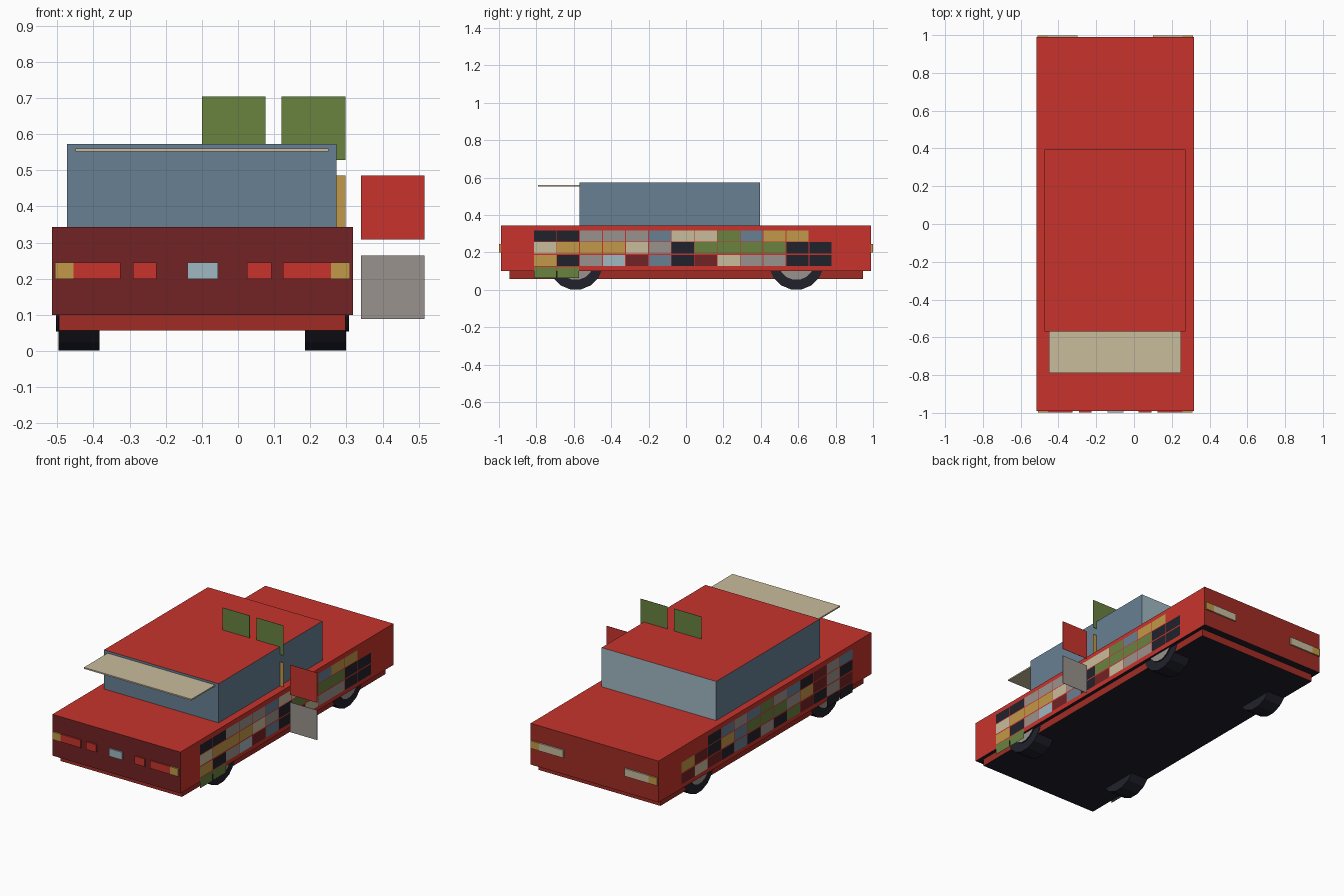
import bpy, bmesh, math
from mathutils import Matrix, Vector

if "Cube" in bpy.data.objects:
    bpy.data.objects.remove(bpy.data.objects["Cube"])


def lin(c):
    c /= 255
    return c / 12.92 if c <= 0.04045 else ((c + 0.055) / 1.055) ** 2.4


COLOURS = {
    "red": (200, 52, 44), "dark_red": (114, 34, 36), "brick_red": (160, 44, 36),
    "charcoal": (32, 33, 43), "steel_blue": (104, 128, 148), "pale_blue": (160, 184, 194),
    "green": (106, 130, 64), "ochre": (194, 152, 72), "beige": (200, 188, 156),
    "grey": (152, 146, 140),
}
MATS = {}
for name, rgb in COLOURS.items():
    m = bpy.data.materials.new(name)
    m.diffuse_color = (*[lin(c) for c in rgb], 1)
    m.use_nodes = True
    m.node_tree.nodes["Principled BSDF"].inputs["Base Color"].default_value = m.diffuse_color
    MATS[name] = m


def finish(name, bm, mats):
    me = bpy.data.meshes.new(name)
    bm.to_mesh(me)
    bm.free()
    for m in mats:
        me.materials.append(MATS[m])
    ob = bpy.data.objects.new(name, me)
    bpy.context.collection.objects.link(ob)
    return ob


def box(name, lo, hi, colour, **sides):
    """Box between two corners; sides front/back/top/bottom may differ in colour."""
    dirs = {"front": (0, -1, 0), "back": (0, 1, 0), "top": (0, 0, 1), "bottom": (0, 0, -1)}
    lo, hi = Vector(lo), Vector(hi)
    bm = bmesh.new()
    bmesh.ops.create_cube(bm, size=1, matrix=Matrix.Translation((lo + hi) / 2) @ Matrix.Diagonal((*(hi - lo), 1)))
    bm.normal_update()
    mats = [colour]
    for side, col in sides.items():
        mats.append(col)
        for f in bm.faces:
            if f.normal.dot(Vector(dirs[side])) > 0.9:
                f.material_index = len(mats) - 1
    return finish(name, bm, mats)


def cylinder(name, centre, radius, width, colour, cap):
    bm = bmesh.new()
    mat = Matrix.Translation(centre) @ Matrix.Rotation(math.pi / 2, 4, 'Y')
    bmesh.ops.create_cone(bm, cap_ends=True, segments=16, radius1=radius, radius2=radius,
                          depth=width, matrix=mat @ Matrix.Rotation(math.pi / 16, 4, 'Z'))
    for f in bm.faces:
        f.material_index = 1 if len(f.verts) > 4 else 0
    return finish(name, bm, [colour, cap])


MID = -0.0985  # centre line of the car

# Body, sill and cabin
box("body", (-0.515, -0.99, 0.1), (0.318, 0.99, 0.343), "red",
    front="dark_red", back="brick_red", bottom="charcoal")
box("sill", (-0.495, -0.945, 0.057), (0.297, 0.945, 0.1), "brick_red", bottom="charcoal")
box("cabin", (-0.473, -0.57, 0.343), (0.273, 0.395, 0.573), "steel_blue",
    back="pale_blue", top="red")
box("sun_visor", (-0.45, -0.79, 0.552), (0.25, -0.57, 0.56), "beige")

# Wheels and hubs
for side, sx in (("left", -1), ("right", 1)):
    for end, y in (("front", -0.59), ("rear", 0.59)):
        cylinder(f"{end}_{side}_wheel", (MID + sx * 0.341, y, 0.147), 0.148, 0.113, "charcoal", "charcoal")
        cylinder(f"{end}_{side}_hub", (MID + sx * 0.39, y, 0.147), 0.095, 0.03, "charcoal", "grey")

# Front lamps and grille plates
for i, (x0, x1, col) in enumerate([
        (-0.507, -0.455, "ochre"), (-0.455, -0.325, "red"), (-0.29, -0.225, "red"),
        (-0.14, -0.055, "pale_blue"), (0.025, 0.092, "red"), (0.125, 0.257, "red"),
        (0.257, 0.31, "ochre")]):
    box(f"front_plate_{i}", (x0, -0.999, 0.2), (x1, -0.99, 0.245), col)

# Rear lamps
for i, (x0, x1, col) in enumerate([
        (-0.51, -0.455, "ochre"), (-0.455, -0.3, "beige"),
        (0.1, 0.257, "beige"), (0.257, 0.312, "ochre")]):
    box(f"rear_plate_{i}", (x0, 0.99, 0.2), (x1, 0.999, 0.245), col)

# Patchwork on each side, rows from the top down, columns from the front back
KEYS = {"d": "charcoal", "g": "grey", "s": "steel_blue", "b": "beige", "n": "green",
        "o": "ochre", "l": "pale_blue", "r": "dark_red"}
LAYOUTS = {
    "right": ["ddgggsbbnsoo.", "booobgdnnnndd", "odglrsdrbggdd", "nn..........."],
    "left": ["sgrdsgnsgsd..", "dgrognnnsodro", "rgdrndgdsdrbr", "dd..........."],
}
ROWS = [(0.259, 0.316), (0.193, 0.254), (0.126, 0.186), (0.062, 0.121)]
PITCH = 1.594 / 13
for side, sx in (("right", 1), ("left", -1)):
    bm = bmesh.new()
    x = MID + sx * 0.4185
    names = list(KEYS)
    for row, (z0, z1) in zip(LAYOUTS[side], ROWS):
        for c, key in enumerate(row):
            if key == ".":
                continue
            y0 = -0.814 + c * PITCH + 0.002
            y1 = y0 + PITCH - 0.004
            pts = [(x, y0, z0), (x, y1, z0), (x, y1, z1), (x, y0, z1)][::sx]
            f = bm.faces.new([bm.verts.new(p) for p in pts])
            f.material_index = names.index(key)
    finish(f"{side}_patchwork", bm, KEYS.values())

# Upright square cards across the middle of the car
for i, (x, z, col) in enumerate([
        (-0.1, 0.528, "green"), (0.121, 0.528, "green"), (0.121, 0.309, "ochre"),
        (0.34, 0.309, "red"), (0.34, 0.089, "grey")]):
    box(f"card_{i}", (x, -0.001, z), (x + 0.176, 0.001, z + 0.176), col)
